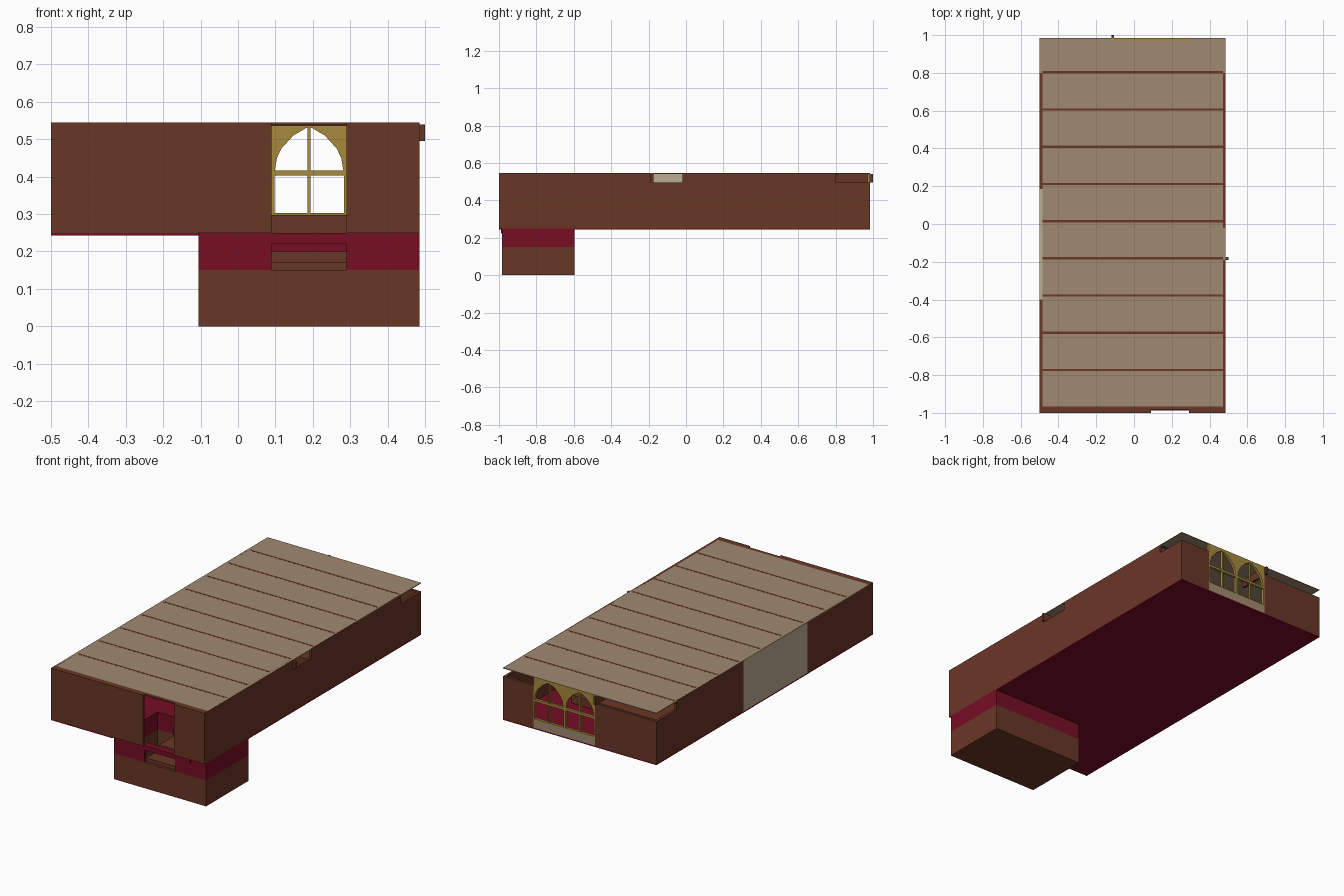
import bpy, bmesh

if "Cube" in bpy.data.objects:
    bpy.data.objects.remove(bpy.data.objects["Cube"])

def srgb(r, g, b):
    f = lambda c: (c / 255 / 12.92) if c < 11 else ((c / 255 + 0.055) / 1.055) ** 2.4
    return (f(r), f(g), f(b), 1)

def mat(name, *c):
    m = bpy.data.materials.new(name)
    m.diffuse_color = srgb(*c)
    m.use_nodes = True
    m.node_tree.nodes["Principled BSDF"].inputs["Base Color"].default_value = m.diffuse_color
    return m

WOOD = mat("dark wood", 105, 55, 38)
RED = mat("deep red", 118, 14, 36)
TAN = mat("tan plaster", 160, 138, 114)
GOLD = mat("old gold", 166, 138, 60)
STONE = mat("pale stone", 188, 174, 147)

def finish(name, bm, m):
    bmesh.ops.recalc_face_normals(bm, faces=bm.faces)
    me = bpy.data.meshes.new(name)
    bm.to_mesh(me)
    bm.free()
    me.materials.append(m)
    ob = bpy.data.objects.new(name, me)
    bpy.context.collection.objects.link(ob)
    return ob

def boxes(name, m, *spans):
    """Each span: x0, x1, y0, y1, z0, z1."""
    bm = bmesh.new()
    for x0, x1, y0, y1, z0, z1 in spans:
        vs = bmesh.ops.create_cube(bm, size=1)["verts"]
        for v in vs:
            v.co.x = x1 if v.co.x > 0 else x0
            v.co.y = y1 if v.co.y > 0 else y0
            v.co.z = z1 if v.co.z > 0 else z0
    return finish(name, bm, m)

T = 0.015                      # wall thickness
L, R, F, B = -0.5, 0.485, -1.0, 0.985
Z0, ZN, Z1 = 0.25, 0.495, 0.545
WX0, WX1, WXM = -0.107, 0.29, 0.09   # window bay and its middle

# floor with the stairwell left open
boxes("floor", RED,
      (L, R, -0.595, B, 0.243, Z0),
      (L, -0.105, F, -0.595, 0.243, Z0))

# front wall with entrance opening
boxes("front_wall", WOOD,
      (L, WXM, F, F + T, Z0, Z1),
      (WX1, R, F, F + T, Z0, Z1))

# side walls, notched at the top
boxes("right_wall", WOOD,
      (R - T, R, F + T, B, Z0, ZN),
      (R - T, R, F + T, -0.19, ZN, Z1),
      (R - T, R, -0.02, 0.80, ZN, Z1))
boxes("left_wall", WOOD,
      (L, L + T, F + T, -0.40, Z0, Z1),
      (L, L + T, 0.185, B, Z0, ZN),
      (L, L + T, 0.185, 0.80, ZN, Z1))
boxes("fireplace_panel", STONE, (L, L + T, -0.40, 0.185, Z0, Z1))

# low back wall either side of the window bay
boxes("back_wall", WOOD,
      (L + T, WX0, B - T, B, Z0, ZN),
      (WX1, R - T, B - T, B, Z0, ZN))
boxes("window_sill_wall", TAN, (WX0, WX1, B - T, B, Z0, 0.298))

# two arched windows: spandrels from a half-arch profile, mirrored
def window(name, x0, x1):
    c, h = (x0 + x1) / 2, (x1 - x0) / 2
    arch = [(0.92, 0.415), (0.86, 0.45), (0.74, 0.475), (0.42, 0.51), (0.08, 0.53), (0, 0.53)]
    profile = [(1, 0.415)] + arch + [(0, Z1), (1, Z1)]
    bm = bmesh.new()
    for s in (-1, 1):
        face = bm.faces.new([bm.verts.new((c + s * h * u, B - T, z)) for u, z in profile])
        ext = bmesh.ops.extrude_face_region(bm, geom=[face])["geom"]
        for v in ext:
            if isinstance(v, bmesh.types.BMVert):
                v.co.y = B
    finish(name + "_arch", bm, GOLD)
    boxes(name + "_bars", GOLD,
          (c - 0.004, c + 0.004, B - T, B, 0.298, 0.53),
          (x0, x1, B - T, B, 0.403, 0.416),
          (x0, x1, B - T, B, 0.296, 0.303),
          (x0, x0 + 0.007, B - T, B, 0.298, 0.416),
          (x1 - 0.007, x1, B - T, B, 0.298, 0.416))

window("left_window", WX0, WXM)
window("right_window", WXM, WX1)

# ceiling and the beams showing through it
boxes("ceiling", TAN, (L, R, -0.965, B, 0.541, Z1))
boxes("front_beam", WOOD, (L, R, F + T, -0.965, 0.538, Z1))
for i in range(9):
    y = 0.803 - 0.197 * i
    boxes("ceiling_beam", WOOD, (L + T, R - T, y - 0.006, y + 0.006, 0.535, Z1 + 0.0005))

# short cross beams whose ends poke outside
boxes("back_beam_end", WOOD, (-0.12, WX0, 0.80, 1.0, ZN, 0.54))
boxes("side_beam_end", WOOD, (0.30, 0.5, -0.19, -0.175, ZN, 0.54))

# low table in the room
boxes("table", WOOD, (-0.3, 0.3, 0.3, 0.62, Z0, 0.297))

# stairwell: wooden base and red upper band
X0, Y0, Y1, ZB = -0.105, -0.985, -0.595, 0.15
def well(name, m, z0, z1, front):
    boxes(name, m,
          (X0, X0 + T, Y0, Y1, z0, z1), (R - T, R, Y0, Y1, z0, z1),
          (X0 + T, R - T, Y1 - T, Y1, z0, z1),
          *[(a, b, Y0, Y0 + T, z0, z1) for a, b in front])
well("stairwell_base", WOOD, 0, ZB, [(X0 + T, R - T)])
well("stairwell_band", RED, ZB, Z0, [(X0 + T, WXM), (WX1, R - T)])
boxes("stairwell_floor", WOOD, (X0 + T, R - T, Y0 + T, Y1 - T, 0, 0.01))

# steps and the wide red tread
boxes("steps", WOOD,
      (WXM, WX1, Y0 + T, -0.85, 0.01, 0.17),
      (WXM, WX1, -0.85, -0.72, 0.01, 0.20))
boxes("top_step", RED, (WXM, WX1, -0.72, Y1 - T, 0.01, 0.249))
boxes("wide_tread", RED, (-0.01, 0.385, -0.988, -0.95, 0.222, 0.249))
